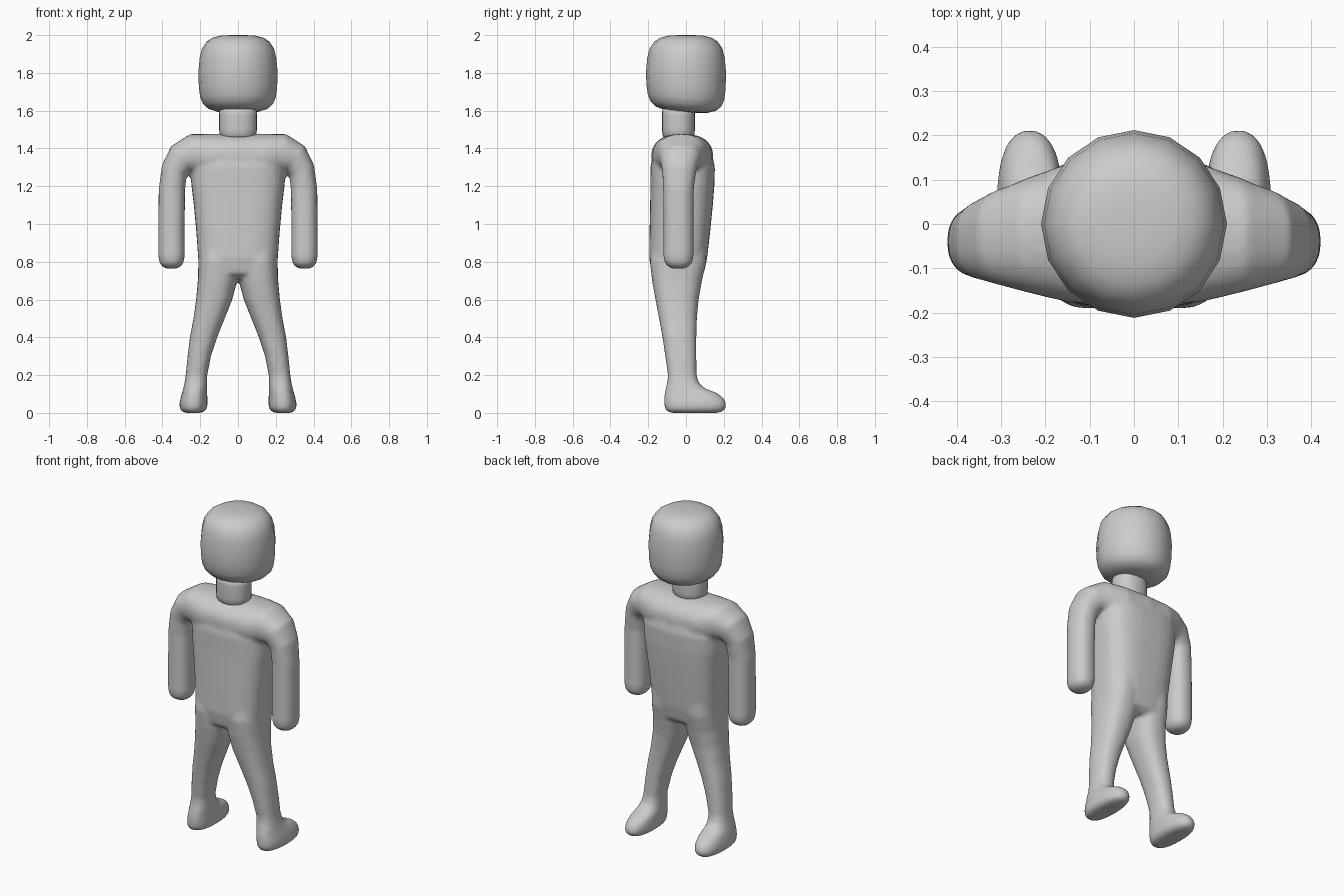
import bpy, bmesh, math
from mathutils import Vector

if "Cube" in bpy.data.objects:
    bpy.data.objects.remove(bpy.data.objects["Cube"])

skin = bpy.data.materials.new("plain grey")
skin.diffuse_color = (0.6, 0.6, 0.6, 1)
skin.use_nodes = True
skin.node_tree.nodes["Principled BSDF"].inputs["Base Color"].default_value = skin.diffuse_color


def loft(bm, rings, sides=24):
    """Join closed rings: (centre, axis u, axis v, superellipse power)."""
    loops = []
    for c, u, v, n in rings:
        loop = []
        for i in range(sides):
            a = 2 * math.pi * i / sides
            ca, sa = math.cos(a), math.sin(a)
            p = Vector(c) + Vector(u) * math.copysign(abs(ca) ** (2 / n), ca) \
                + Vector(v) * math.copysign(abs(sa) ** (2 / n), sa)
            loop.append(bm.verts.new(p))
        loops.append(loop)
    for a, b in zip(loops, loops[1:]):
        for i in range(sides):
            j = (i + 1) % sides
            bm.faces.new((a[i], a[j], b[j], b[i]))
    bm.faces.new(loops[0])
    bm.faces.new(loops[-1])


def level(z, x0, x1, y0, y1, n=2.0, s=1):
    """Horizontal ring given by its extents, s mirrors it in x."""
    return ((s * (x0 + x1) / 2, (y0 + y1) / 2, z),
            ((x1 - x0) / 2, 0, 0), (0, (y1 - y0) / 2, 0), n)


def finish(name, bm):
    bmesh.ops.recalc_face_normals(bm, faces=bm.faces)
    me = bpy.data.meshes.new(name)
    bm.to_mesh(me)
    bm.free()
    me.materials.append(skin)
    for p in me.polygons:
        p.use_smooth = True
    ob = bpy.data.objects.new(name, me)
    bpy.context.collection.objects.link(ob)
    return ob


# body: torso, shoulders with arms, legs with feet, fused together
bm = bmesh.new()
torso = [(1.41, .18, -.13, .09), (1.38, .22, -.175, .135), (1.3, .25, -.188, .153),
         (1.2, .246, -.188, .15), (1.1, .234, -.19, .142), (.95, .22, -.193, .127),
         (.82, .211, -.195, .112), (.74, .205, -.18, .095), (.71, .18, -.14, .06)]
loft(bm, [level(z, -w, w, y0, y1, 2.9) for z, w, y0, y1 in torso], 40)

# arm path: x, z, y, bend in degrees, thickness, depth
arm = [(-.02, 1.36, -.02, 0, .118, .165), (.15, 1.36, -.02, 0, .118, .157),
       (.24, 1.37, -.025, 8, .107, .13), (.303, 1.342, -.03, 36, .087, .107),
       (.338, 1.28, -.036, 65, .072, .09), (.35, 1.18, -.04, 90, .07, .081),
       (.352, 1.0, -.04, 90, .07, .08), (.352, .83, -.04, 90, .07, .08),
       (.352, .795, -.04, 90, .064, .073), (.352, .775, -.04, 90, .05, .056),
       (.352, .763, -.04, 90, .025, .028)]
# leg and foot levels: z, inner x, outer x, back y, front y
leg = [(.95, .0, .2, -.17, .11), (.8, .0, .21, -.192, .108), (.7, .004, .213, -.18, .085),
       (.6, .03, .222, -.162, .067), (.5, .07, .236, -.143, .058), (.4, .11, .255, -.125, .055),
       (.3, .143, .267, -.11, .055), (.2, .163, .277, -.096, .056), (.16, .164, .283, -.1, .068),
       (.13, .164, .29, -.108, .1), (.105, .163, .297, -.113, .165), (.08, .162, .304, -.116, .198),
       (.05, .161, .31, -.116, .213), (.025, .164, .309, -.113, .212), (.007, .178, .297, -.1, .195),
       (0, .2, .275, -.07, .165)]
for s in (1, -1):
    rings = []
    for x, z, y, deg, t, d in arm:
        a = math.radians(deg)
        rings.append(((s * x, y, z), (s * t * math.sin(a), 0, t * math.cos(a)), (0, d, 0), 2.3))
    loft(bm, rings)
    loft(bm, [level(*r, n=2.4, s=s) for r in leg])
body = finish("body", bm)
fuse = body.modifiers.new("fuse", 'REMESH')
fuse.mode = 'VOXEL'
fuse.voxel_size = 0.011
fuse.use_smooth_shade = True
soft = body.modifiers.new("soften", 'SMOOTH')
soft.factor = 0.5
soft.iterations = 5

# neck
bm = bmesh.new()
neck = [(1.455, .085), (1.47, .097), (1.5, .1), (1.58, .1), (1.62, .097)]
loft(bm, [level(z, -r, r, -.04 - r * .87, -.04 + r * .87, 2.2) for z, r in neck])
finish("neck", bm)

# head: rounded drum, lower edge slightly tilted
bm = bmesh.new()
head = [(2.0, .04), (1.997, .09), (1.986, .135), (1.965, .167), (1.93, .19), (1.88, .203),
        (1.8, .21), (1.72, .207), (1.67, .2), (1.635, .185), (1.61, .157), (1.597, .115), (1.592, .05)]
loft(bm, [level(z, -r, r, -r * 1.01, r * 1.01) for z, r in head], 16)
for v in bm.verts:
    if v.co.z < 1.75:
        v.co.z -= v.co.y * .07
finish("head", bm)
